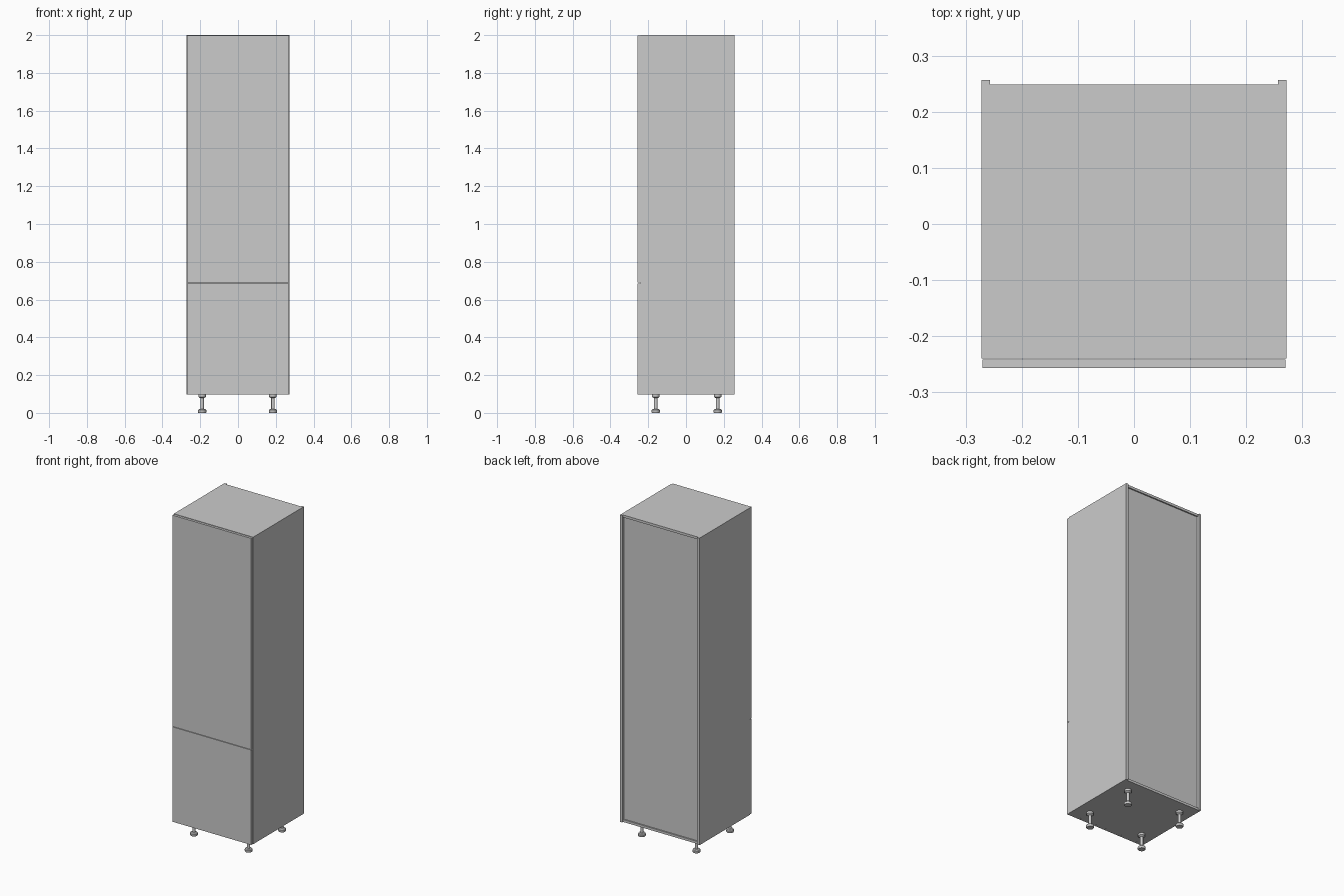
import bpy, math

if "Cube" in bpy.data.objects:
    bpy.data.objects.remove(bpy.data.objects["Cube"])

Z0, Z1 = 0.097, 2.0      # carcass bottom and top
X = 0.272                # half width
T = 0.015                # board thickness
Y0, Y1 = -0.24, 0.257    # carcass front and back


def box(name, x0, x1, y0, y1, z0, z1):
    bpy.ops.mesh.primitive_cube_add(size=1, location=((x0 + x1) / 2, (y0 + y1) / 2, (z0 + z1) / 2))
    ob = bpy.context.object
    ob.name = name
    ob.scale = (x1 - x0, y1 - y0, z1 - z0)
    bpy.ops.object.transform_apply(location=False, rotation=False, scale=True)
    return ob


def lathe(name, profile, loc, n=24):
    verts, faces = [], []
    for r, z in profile:
        for i in range(n):
            a = 2 * math.pi * i / n
            verts.append((r * math.cos(a), r * math.sin(a), z))
    for k in range(len(profile) - 1):
        for i in range(n):
            j = (i + 1) % n
            faces.append((k * n + i, k * n + j, (k + 1) * n + j, (k + 1) * n + i))
    faces.append(tuple(reversed(range(n))))
    faces.append(tuple(range((len(profile) - 1) * n, len(profile) * n)))
    me = bpy.data.meshes.new(name)
    me.from_pydata(verts, [], faces)
    ob = bpy.data.objects.new(name, me)
    bpy.context.collection.objects.link(ob)
    ob.location = loc
    bpy.context.view_layer.objects.active = ob
    bpy.ops.object.select_all(action='DESELECT')
    ob.select_set(True)
    bpy.ops.object.shade_smooth_by_angle(angle=math.radians(35))
    return ob


# Carcass: side boards, then top, bottom and dividing shelf
box("left_side", -X, -X + T, Y0, Y1, Z0, Z1)
box("right_side", X - T, X, Y0, Y1, Z0, Z1)
for name, z in (("bottom_board", Z0), ("middle_shelf", 0.68), ("top_board", Z1 - T)):
    back = 0.236 if name == "middle_shelf" else 0.249
    box(name, -X + T, X - T, Y0, back, z, z + T)

# Recessed back panel
box("back_panel", -X + T, X - T, 0.236, 0.241, Z0 + T, Z1 - T)

# Doors, slightly narrower than the carcass
box("lower_door", -0.270, 0.270, -0.2565, -0.2415, Z0 + 0.001, 0.686)
box("upper_door", -0.270, 0.270, -0.2565, -0.2415, 0.689, Z1 - 0.002)

# Adjustable feet
foot = [(0.020, 0.0), (0.022, 0.003), (0.022, 0.014), (0.018, 0.019), (0.009, 0.021),
        (0.009, 0.078), (0.015, 0.081), (0.020, 0.085), (0.020, Z0)]
for xn, x in (("left", -0.19), ("right", 0.185)):
    for yn, y in (("front", -0.16), ("back", 0.168)):
        lathe(f"{yn}_{xn}_foot", foot, (x, y, 0))
